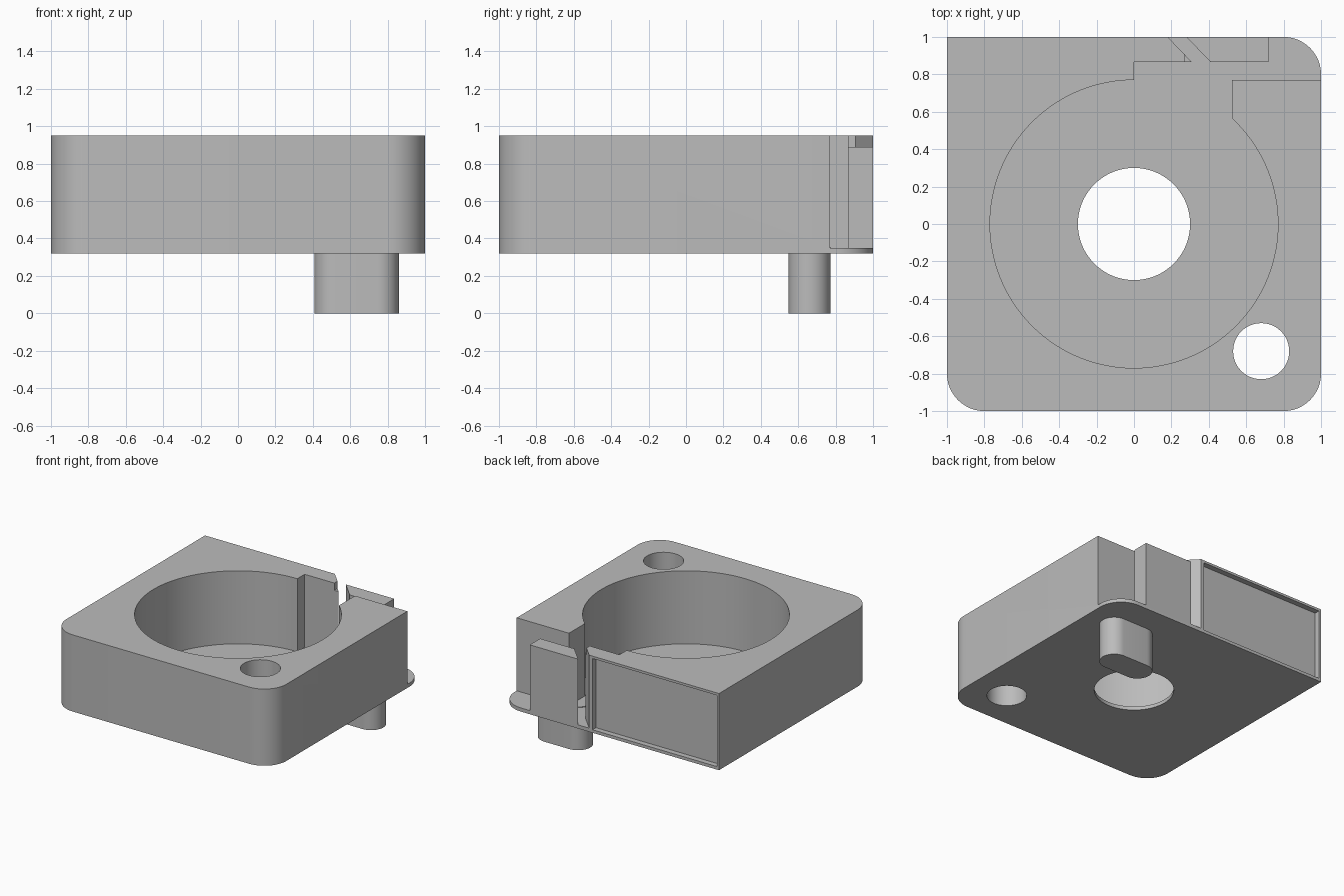
import bpy
import bmesh
from math import cos, sin, radians

if "Cube" in bpy.data.objects:
    bpy.data.objects.remove(bpy.data.objects["Cube"], do_unlink=True)

grey = bpy.data.materials.new("light_grey")
grey.use_nodes = True
colour = (0.5, 0.5, 0.5, 1)
grey.diffuse_color = colour
grey.node_tree.nodes["Principled BSDF"].inputs["Base Color"].default_value = colour

BOTTOM, FLOOR, TOP = 0.32, 0.35, 0.95


def arc(cx, cy, r, start, end, steps):
    """Points along an arc, angles in degrees."""
    angles = [radians(start + (end - start) * i / steps) for i in range(steps + 1)]
    return [(cx + r * cos(a), cy + r * sin(a)) for a in angles]


def circle(cx, cy, r, steps=64):
    return arc(cx, cy, r, 0, 360, steps)[:-1]


def rect(x0, x1, y0, y1):
    return [(x0, y0), (x1, y0), (x1, y1), (x0, y1)]


def prism(name, outline, z0, z1):
    """Extrude a flat outline from z0 up to z1."""
    bm = bmesh.new()
    face = bm.faces.new([bm.verts.new((x, y, z0)) for x, y in outline])
    new = bmesh.ops.extrude_face_region(bm, geom=[face])["geom"]
    verts = [v for v in new if isinstance(v, bmesh.types.BMVert)]
    bmesh.ops.translate(bm, verts=verts, vec=(0, 0, z1 - z0))
    bmesh.ops.recalc_face_normals(bm, faces=bm.faces)
    mesh = bpy.data.meshes.new(name)
    bm.to_mesh(mesh)
    bm.free()
    mesh.materials.append(grey)
    obj = bpy.data.objects.new(name, mesh)
    bpy.context.collection.objects.link(obj)
    return obj


def activate(obj):
    bpy.ops.object.select_all(action="DESELECT")
    obj.select_set(True)
    bpy.context.view_layer.objects.active = obj


def cut(obj, outline, z0, z1):
    """Subtract a prism and discard the cutter."""
    cutter = prism("cutter", outline, z0, z1)
    cutter.hide_render = True
    mod = obj.modifiers.new("cut", "BOOLEAN")
    mod.operation = "DIFFERENCE"
    mod.solver = "EXACT"
    mod.object = cutter
    activate(obj)
    bpy.ops.object.modifier_apply(modifier=mod.name)
    bpy.data.objects.remove(cutter, do_unlink=True)


# Housing: three rounded corners, one square corner
R = 0.2
E = 1 - R
outline = [(-1, 1)]
outline += arc(-E, -E, R, 180, 270, 12)
outline += arc(E, -E, R, 270, 360, 12)
outline += arc(E, E, R, 0, 90, 12)
housing = prism("housing", outline, BOTTOM, TOP)

# Round chamber with its outlet to the back corner
chamber = arc(0, 0, 0.77, 47, -270, 88)
chamber += [(0, 0.865), (0.31, 0.865), (0.08, 1.104), (1.1, 1.104),
            (1.1, 0.77), (0.525, 0.77)]
cut(housing, chamber, FLOOR, 1.1)

# Centre opening and corner screw hole
cut(housing, circle(0, 0, 0.3), 0.2, 0.5)
cut(housing, circle(0.68, -0.68, 0.15, 48), 0.2, 1.1)

# Lowered wall tip and shallow back panel recess
cut(housing, rect(0.27, 0.4, 0.84, 0.95), 0.89, 1.1)
cut(housing, rect(-0.98, 0.15, 0.955, 1.1), 0.345, 0.93)

# Free-standing block beside the slanted slot
block = prism("outlet_block", [(0.41, 0.865), (0.72, 0.865), (0.72, 1), (0.28, 1)],
              FLOOR - 0.01, 0.89)

# Oblong locating peg under the base
peg_outline = arc(0.52, 0.66, 0.112, 90, 270, 20) + arc(0.748, 0.66, 0.112, -90, 90, 20)
peg = prism("locating_peg", peg_outline, 0, FLOOR + 0.005)

for obj in (housing, block, peg):
    activate(obj)
    bpy.ops.object.shade_smooth_by_angle(angle=radians(30))
